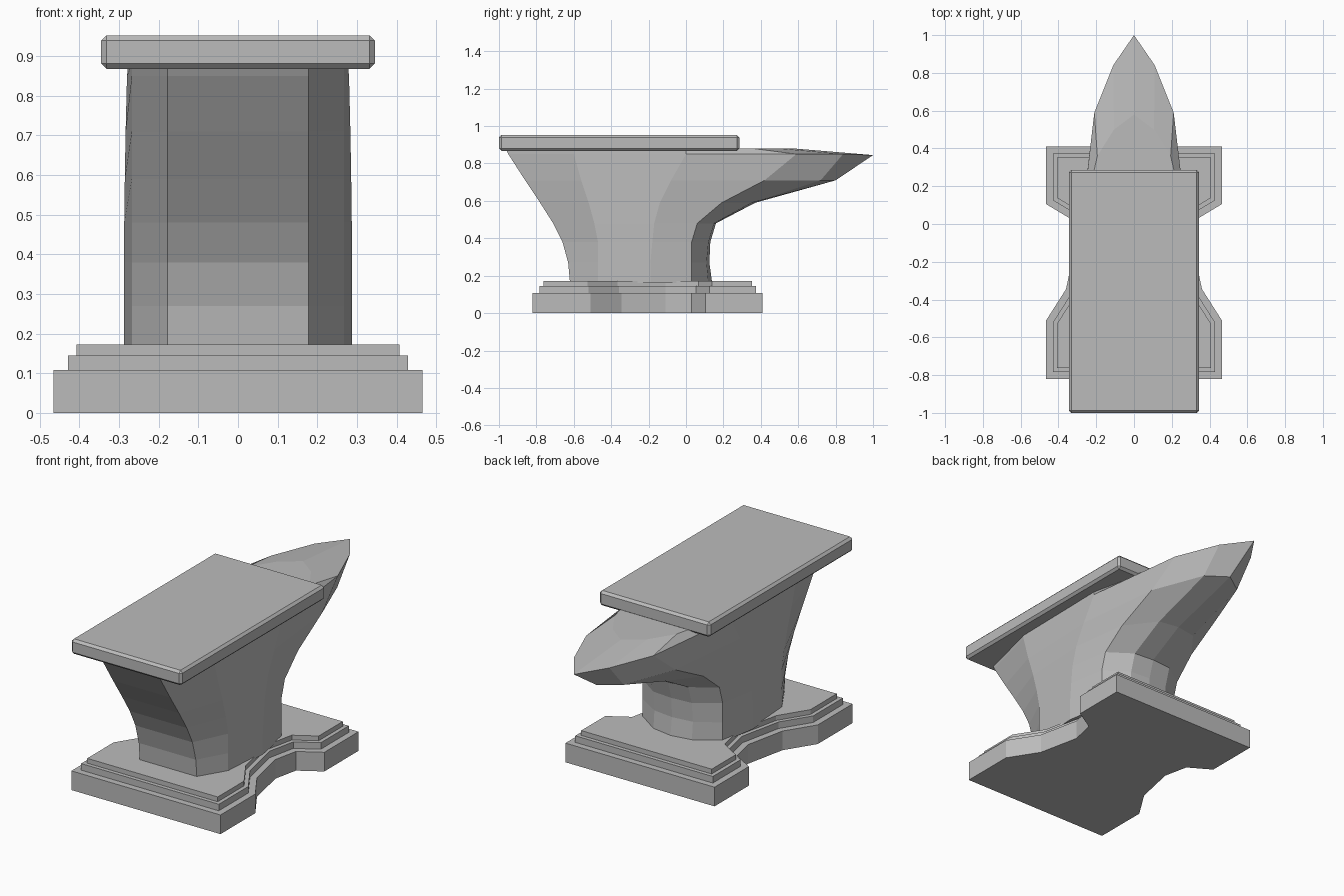
import bpy
import bmesh

default_cube = bpy.data.objects.get("Cube")
if default_cube:
    bpy.data.objects.remove(default_cube, do_unlink=True)

# One plain iron grey for the whole model
iron = bpy.data.materials.new("iron_grey")
iron.use_nodes = True
iron_colour = (0.5, 0.5, 0.5, 1)
iron.diffuse_color = iron_colour
iron.node_tree.nodes["Principled BSDF"].inputs["Base Color"].default_value = iron_colour


def finish(name, bm):
    """Turn a bmesh into a named, flat shaded object."""
    bmesh.ops.recalc_face_normals(bm, faces=bm.faces)
    mesh = bpy.data.meshes.new(name)
    bm.to_mesh(mesh)
    bm.free()
    mesh.materials.append(iron)
    obj = bpy.data.objects.new(name, mesh)
    bpy.context.collection.objects.link(obj)
    return obj


def mirrored(half):
    """Close a right-hand half outline across x = 0."""
    other_side = [(-p[0], *p[1:]) for p in reversed(half) if p[0] > 0]
    return list(half) + other_side


def raise_face(bm, face, height):
    """Extrude a face straight up and return the new top face."""
    result = bmesh.ops.extrude_face_region(bm, geom=[face])["geom"]
    moved = [g for g in result if isinstance(g, bmesh.types.BMVert)]
    bmesh.ops.translate(bm, verts=moved, vec=(0, 0, height))
    return next(g for g in result if isinstance(g, bmesh.types.BMFace))


# Stepped base with a curved notch in each side
base_half = [(0.465, -0.82), (0.465, -0.51), (0.36, -0.345), (0.31, -0.11),
             (0.34, 0.03), (0.465, 0.105), (0.465, 0.41)]
bm = bmesh.new()
floor_verts = [bm.verts.new((x, y, 0)) for x, y in mirrored(base_half)]
floor_face = bm.faces.new(floor_verts)
bm.normal_update()
top = raise_face(bm, floor_face, 0.108)
bm.faces.new(floor_verts) if not floor_face.is_valid else None
for step_in, step_up in ((0.036, 0.037), (0.022, 0.027)):
    bm.normal_update()
    bmesh.ops.inset_region(bm, faces=[top], thickness=step_in, use_even_offset=True)
    top = raise_face(bm, top, step_up)
# Close the underside if the extrusion left it open
open_edges = [e for e in bm.edges if e.is_boundary]
if open_edges:
    bmesh.ops.holes_fill(bm, edges=open_edges, sides=0)
finish("stepped_base", bm)

# Waisted body that sweeps back into the horn: height, horn taper, and the
# y of the front corner, front side, middle side, rear side, rear corner, rear centre
rings = [
    (0.16, 0, (-0.62, -0.47, -0.19, 0.03, 0.12, 0.14)),
    (0.27, 0, (-0.63, -0.47, -0.19, 0.03, 0.11, 0.125)),
    (0.38, 0, (-0.66, -0.47, -0.18, 0.03, 0.12, 0.13)),
    (0.48, 0, (-0.71, -0.49, -0.17, 0.06, 0.15, 0.16)),
    (0.59, 0.2, (-0.78, -0.52, -0.14, 0.19, 0.35, 0.37)),
    (0.71, 0.5, (-0.86, -0.56, -0.08, 0.42, 0.72, 0.8)),
    (0.85, 1, (-0.95, -0.6, 0, 0.59, 0.84, 1)),
    (0.88, 1.4, (-0.965, -0.6, 0, 0.36, 0.5, 0.58)),
]
widths = (0.178, 0.268, 0.287, 0.25, 0.12, 0)
narrowing = (0, 0, 0.007, 0.04, 0.01, 0)


def ring_points(z, taper, ys):
    half = [(w - n * taper, y, z) for w, n, y in zip(widths, narrowing, ys)]
    return mirrored(half)


bm = bmesh.new()
loops = [[bm.verts.new(p) for p in ring_points(*ring)] for ring in rings]
for low, high in zip(loops, loops[1:]):
    for i in range(len(low)):
        bm.faces.new((low[i - 1], low[i], high[i], high[i - 1]))
bm.faces.new(loops[0])
bm.faces.new(loops[-1])
# The horn tip dips slightly below its rim
loops[-2][len(widths) - 1].co.z -= 0.005
finish("body_and_horn", bm)

# Flat face plate with chamfered edges
bm = bmesh.new()
plate_half = [(0.345, -1), (0.345, 0.285)]
plate_face = bm.faces.new([bm.verts.new((x, y, 0.868)) for x, y in mirrored(plate_half)])
raise_face(bm, plate_face, 0.084)
open_edges = [e for e in bm.edges if e.is_boundary]
if open_edges:
    bmesh.ops.holes_fill(bm, edges=open_edges, sides=0)
plate = finish("face_plate", bm)
chamfer = plate.modifiers.new("chamfer", "BEVEL")
chamfer.width = 0.013
chamfer.segments = 1
